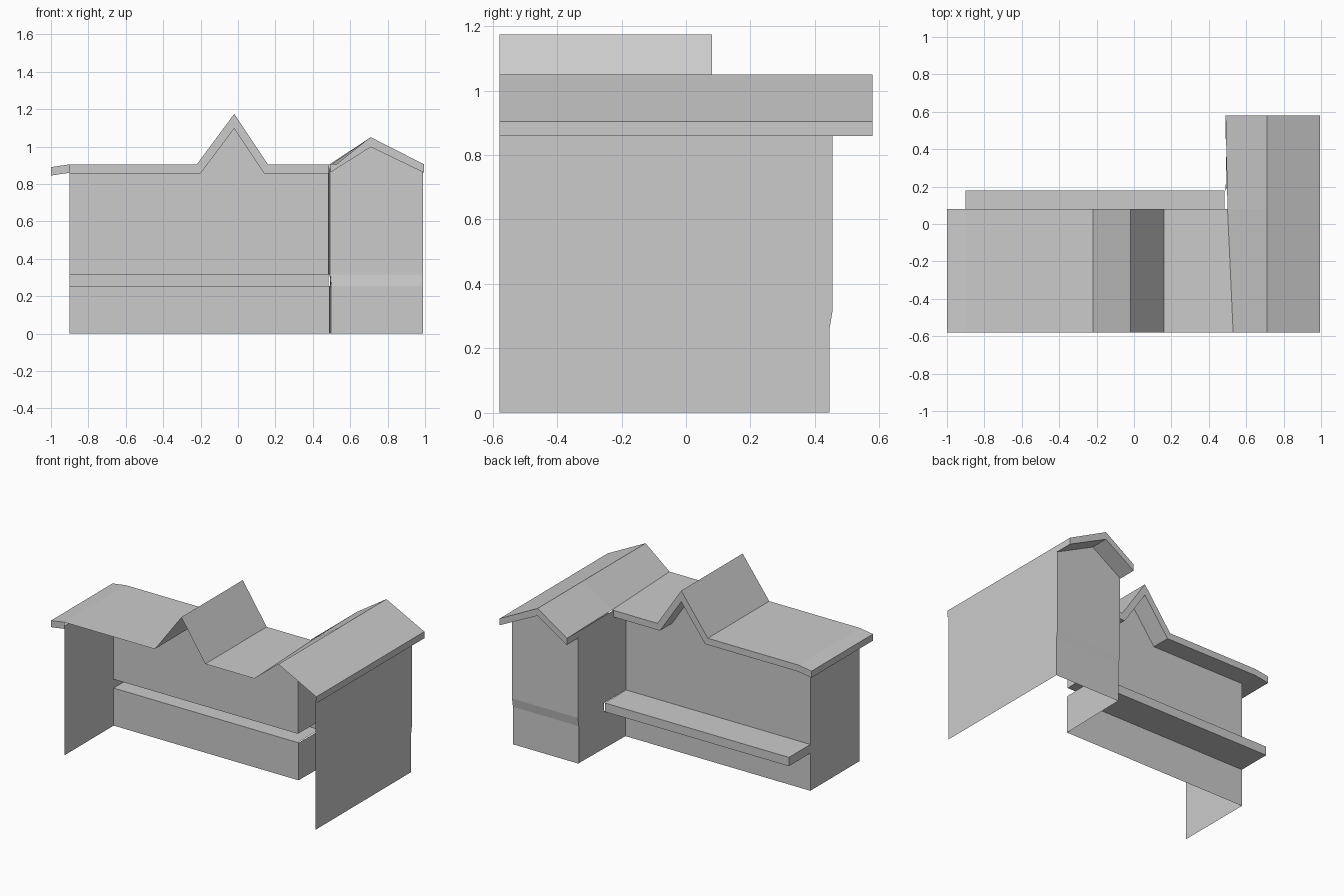
import bpy

cube = bpy.data.objects.get("Cube")
if cube:
    bpy.data.objects.remove(cube, do_unlink=True)

grey = bpy.data.materials.new("plain grey")
grey.use_nodes = True
colour = (0.6, 0.6, 0.6, 1)
grey.diffuse_color = colour
grey.node_tree.nodes["Principled BSDF"].inputs["Base Color"].default_value = colour


def ribbon(name, *rows):
    """Sheet of flat quads joining neighbouring rows of points."""
    n = len(rows[0])
    verts = [p for row in rows for p in row]
    faces = [(r * n + i, r * n + i + 1, (r + 1) * n + i + 1, (r + 1) * n + i)
             for r in range(len(rows) - 1) for i in range(n - 1)]
    return sheet(name, verts, faces)


def sheet(name, verts, faces):
    mesh = bpy.data.meshes.new(name)
    mesh.from_pydata(verts, [], faces)
    mesh.materials.append(grey)
    obj = bpy.data.objects.new(name, mesh)
    bpy.context.collection.objects.link(obj)
    return obj


def at_y(profile, y):
    return [(x, y, z) for x, z in profile]


def to_ground(profile, y, floor):
    return [(x, y, floor) for x, z in profile]


FRONT, WALL, EAVE = -0.58, -0.05, 0.08
WING_WALL, WING_EAVE = 0.455, 0.58
LEDGE_LOW, LEDGE_TOP, LEDGE_OUT = 0.255, 0.315, 0.18
SIDE, INNER, OUTER = -0.9, 0.485, 0.99

# Main roof with the steep central gable
main_top = [(-1, 0.89), (SIDE, 0.905), (-0.22, 0.905), (-0.02, 1.175),
            (0.16, 0.905), (0.5, 0.905)]
main_under = [(-1, 0.845), (SIDE, 0.86), (-0.2, 0.86), (-0.02, 1.1),
              (0.14, 0.86), (INNER, 0.86)]
front_edge = at_y(main_top[:-1] + [(0.53, 0.905)], FRONT)
ribbon("main_roof", front_edge, at_y(main_top, EAVE))
ribbon("main_fascia", at_y(main_top, EAVE), at_y(main_under, EAVE))
ribbon("main_soffit", at_y(main_under, EAVE), at_y(main_under, WALL))

# Boxed eave over the end wall
ribbon("end_fascia", *[[(-1, y, 0.89), (-1, y, 0.845)] for y in (FRONT, EAVE)])
ribbon("end_soffit", *[at_y(main_under[:2], y) for y in (FRONT, WALL)])
ribbon("end_eave_cap", at_y(main_top[:2], FRONT), at_y(main_under[:2], FRONT))

# Wing roof
wing_top = [(0.49, 0.905), (0.71, 1.05), (0.995, 0.905)]
wing_under = [(0.49, 0.86), (0.71, 1.0), (0.995, 0.86)]
wing_front = [(0.53, 0.905)] + wing_top[1:]
wing_mid = [(0.5, 0.905)] + wing_top[1:]
ribbon("wing_roof", at_y(wing_front, FRONT), at_y(wing_mid, EAVE), at_y(wing_top, WING_EAVE))
ribbon("wing_gable_fascia", at_y(wing_top, WING_EAVE), at_y(wing_under, WING_EAVE))
ribbon("wing_soffit", at_y(wing_under, WING_EAVE), at_y(wing_under, WING_WALL))
for name, x, start in (("wing_inner_fascia", 0.49, EAVE), ("wing_outer_fascia", 0.995, FRONT)):
    ribbon(name, *[[(x, y, 0.905), (x, y, 0.86)] for y in (start, WING_EAVE)])

# Back wall, left open where the hollow ledge meets it
wall_top = main_under[1:]
ribbon("upper_back_wall", at_y(wall_top, WALL), to_ground(wall_top, WALL, LEDGE_TOP))
ribbon("lower_back_wall", *[[(SIDE, WALL, z), (INNER + 0.005, WALL, z)] for z in (0, LEDGE_LOW)])

# Hollow ledge along the back wall
ledge = [(WALL, LEDGE_LOW), (LEDGE_OUT, LEDGE_LOW), (LEDGE_OUT, LEDGE_TOP), (WALL, LEDGE_TOP)]
ribbon("ledge", *[[(x, y, z) for y, z in ledge] for x in (SIDE, INNER)])
sheet("ledge_end", [(SIDE, y, z) for y, z in ledge], [(0, 1, 2, 3)])

# End walls
ribbon("end_wall", *[[(SIDE, FRONT, z), (SIDE, WALL, z)] for z in (0, 0.88)])
ribbon("wing_outer_wall", *[[(OUTER, FRONT, z), (OUTER, y, z)] for z, y in
                            ((0, 0.445), (LEDGE_LOW, 0.445), (LEDGE_TOP, WING_WALL), (0.88, WING_WALL))])

# Wing back wall with its sloped band and gable
wing_wall = [(0.495, 0.865), (0.71, 1.0), (OUTER, 0.865)]
ribbon("wing_back_wall", at_y(wing_wall, WING_WALL), to_ground(wing_wall, WING_WALL, LEDGE_TOP),
       to_ground(wing_wall, 0.445, LEDGE_LOW), to_ground(wing_wall, 0.445, 0))

# Wing inner wall, leaning slightly, open behind the ledge
ribbon("wing_inner_wall_upper", *[[(INNER, WALL, z), (0.495, WING_WALL, z)] for z in (LEDGE_TOP, 0.9)])
ribbon("wing_inner_wall_lower", *[[(INNER + 0.005, WALL, z), (0.5, 0.445, z)] for z in (0, LEDGE_LOW)])
ribbon("wing_inner_wall_band", [(0.49, LEDGE_OUT, LEDGE_TOP), (0.495, WING_WALL, LEDGE_TOP)],
       [(0.493, LEDGE_OUT, LEDGE_LOW), (0.5, 0.445, LEDGE_LOW)])
